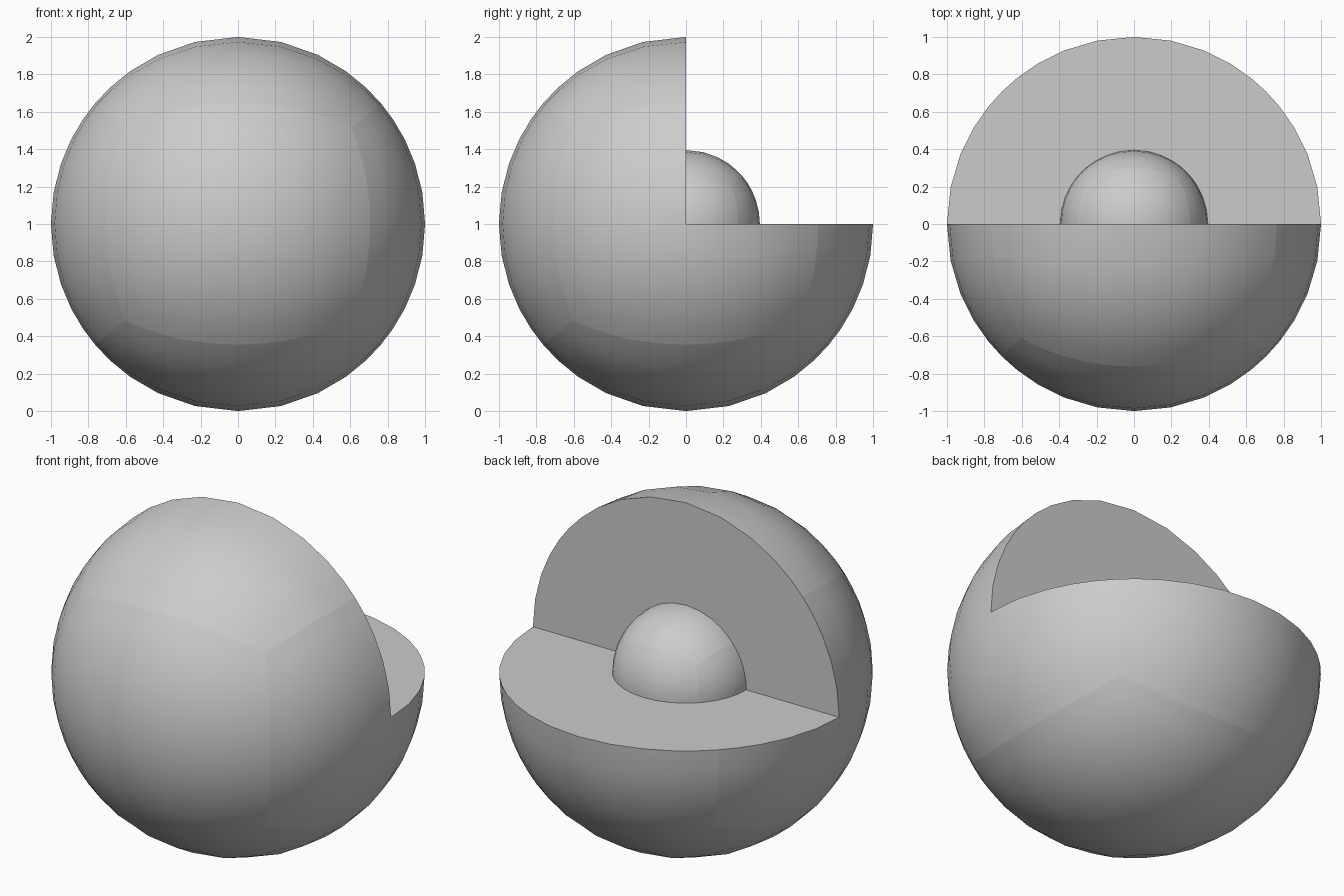
import bpy, bmesh, math
from mathutils import Vector

if "Cube" in bpy.data.objects:
    bpy.data.objects.remove(bpy.data.objects["Cube"])

SEG = 10          # grid divisions per box side
FLAT = 0.846      # box height relative to width before rounding


def box_ball(name, radius, cut_quarter):
    bm = bmesh.new()
    bmesh.ops.create_cube(bm, size=2)
    bmesh.ops.subdivide_edges(bm, edges=bm.edges[:], cuts=SEG - 1, use_grid_fill=True)

    # patch borders of the box stay visible in the shading
    for e in bm.edges:
        mid = (e.verts[0].co + e.verts[1].co) / 2
        e.smooth = sum(abs(c) > 0.999 for c in mid) < 2

    # round the box into a ball
    for v in bm.verts:
        p = Vector((v.co.x, v.co.y, v.co.z * FLAT))
        v.co = p.normalized() * radius

    if cut_quarter:
        # remove the upper back quarter, then close it with two half discs
        gone = []
        for f in bm.faces:
            c = f.calc_center_median()
            if c.y > 1e-4 and c.z > 1e-4:
                gone.append(f)
        bmesh.ops.delete(bm, geom=gone, context='FACES')
        eps = 1e-4
        wall = [v for v in bm.verts if abs(v.co.y) < eps and v.co.z > -eps]
        floor = [v for v in bm.verts if abs(v.co.z) < eps and v.co.y > -eps]
        wall.sort(key=lambda v: v.co.x)
        floor.sort(key=lambda v: -v.co.x)
        # sort by angle so the outline runs along the arc
        wall.sort(key=lambda v: math.atan2(max(v.co.z, 0), v.co.x))
        floor.sort(key=lambda v: math.atan2(max(v.co.y, 0), v.co.x))
        bm.faces.new(wall)
        bm.faces.new(floor)

    bmesh.ops.recalc_face_normals(bm, faces=bm.faces[:])
    for f in bm.faces:
        f.smooth = True
    for e in bm.edges:
        if len(e.link_faces) == 2 and e.calc_face_angle() > math.radians(30):
            e.smooth = False

    mesh = bpy.data.meshes.new(name)
    bm.to_mesh(mesh)
    bm.free()
    obj = bpy.data.objects.new(name, mesh)
    obj.location.z = 1
    bpy.context.collection.objects.link(obj)
    return obj


# outer ball with an open quarter, and the core showing inside it
box_ball("outer_shell", 1.0, True)
box_ball("inner_core", 0.395, False)
